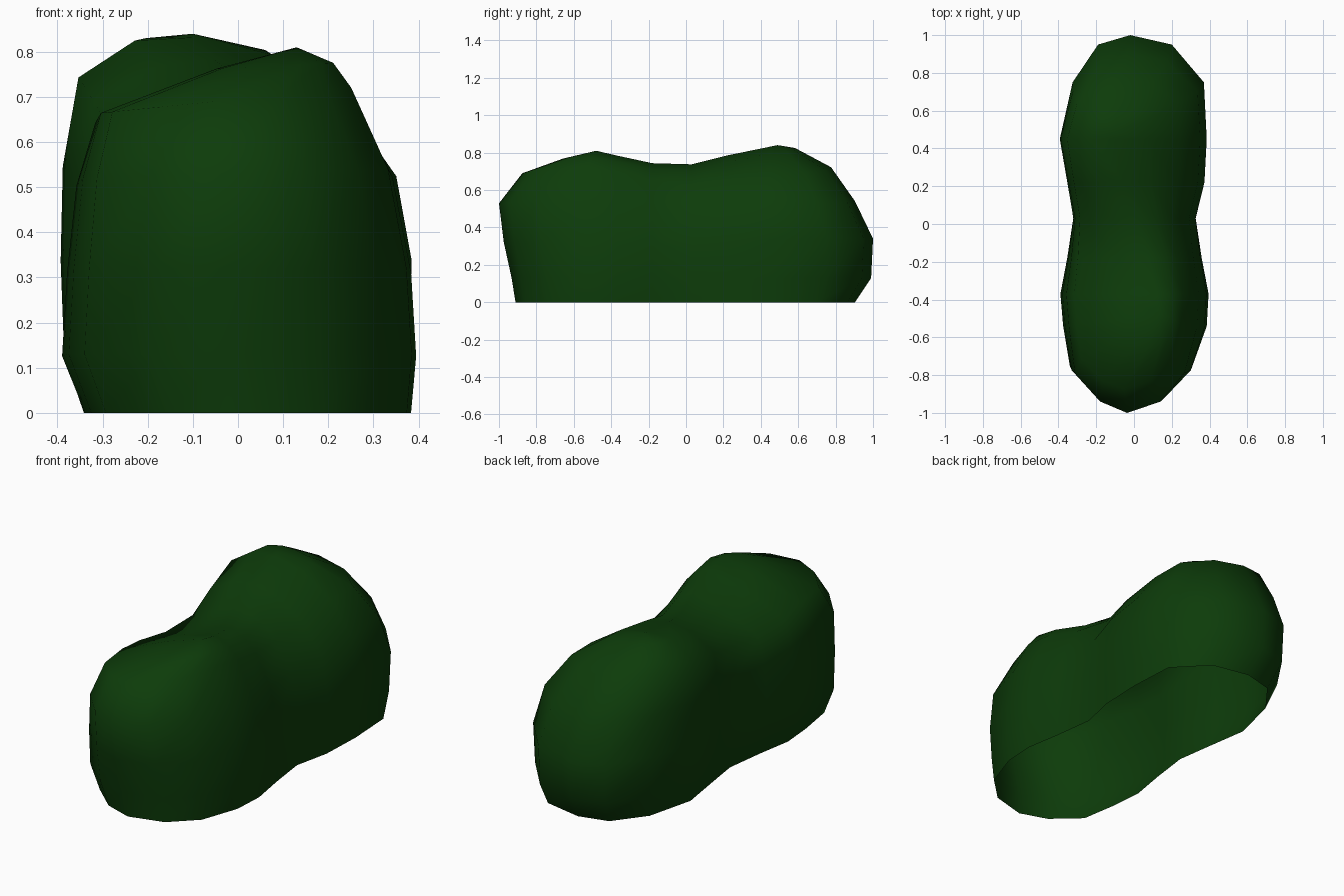
import bpy, bmesh

if "Cube" in bpy.data.objects:
    bpy.data.objects.remove(bpy.data.objects["Cube"])

# footprint: y station, left x, right x (end stations have a single point)
STATIONS = [(0.95, -0.19, 0.20), (0.75, -0.325, 0.37), (0.45, -0.393, 0.385),
            (0.22, -0.355, 0.375), (0.03, -0.325, 0.33), (-0.18, -0.355, 0.36),
            (-0.37, -0.39, 0.395), (-0.55, -0.375, 0.385), (-0.79, -0.34, 0.31),
            (-0.94, -0.19, 0.17)]
# levels from ground to ridge: z, x scale, y scale, x centre, sideways tilt
FRONT = [(0, .92, .83, .02, 0), (.13, 1, .87, 0, 0), (.32, .97, .95, 0, 0),
         (.53, .89, 1, -.01, .03), (.695, .73, .76, -.03, .10),
         (.765, .34, .34, .08, .05), (.81, 0, 0, .13, 0)]
BACK = [(0, .92, .81, .02, 0), (.13, .98, .98, 0, 0), (.34, 1, 1, 0, 0),
        (.54, .95, .81, -.015, -.03), (.715, .76, .56, -.055, -.10),
        (.81, .38, .20, -.08, -.10), (.84, 0, 0, -.10, 0)]
RIDGE = [(-.48, .81), (-.2, .745), (0, .73), (.24, .79), (.49, .84)]


def ridge_height(y):
    for (y0, h0), (y1, h1) in zip(RIDGE, RIDGE[1:]):
        if y <= y1:
            return h0 + (h1 - h0) * (y - y0) / (y1 - y0)
    return RIDGE[-1][1]


def point(x, y, level):
    """Blend the front and back lobe profiles at one outline point."""
    sy = max(-.48, min(.49, y))
    t = (sy + .48) / .97
    t = t * t * (3 - 2 * t)
    z, kx, ky, cx, tilt = (a + (b - a) * t for a, b in zip(FRONT[level], BACK[level]))
    z *= ridge_height(sy) / (.81 + .03 * t)
    px = x * kx + cx
    return (px, sy + (y - sy) * ky, z + tilt * px)


outline = [(-0.02, 1.0)] + [(r, y) for y, l, r in STATIONS] + [(-0.03, -1.0)]
outline += [(l, y) for y, l, r in reversed(STATIONS)]

# two-lobed bush shell, open underneath
bm = bmesh.new()
rings = [[bm.verts.new(point(x, y, k)) for x, y in outline] for k in range(len(FRONT))]
n = len(outline)
for low, high in zip(rings, rings[1:]):
    for i in range(n):
        j = (i + 1) % n
        bm.faces.new((low[j], low[i], high[i], high[j]))
bmesh.ops.remove_doubles(bm, verts=bm.verts, dist=0.0005)
bm.normal_update()
if sum(f.normal.z * f.calc_area() for f in bm.faces) < 0:
    bmesh.ops.reverse_faces(bm, faces=bm.faces)
mesh = bpy.data.meshes.new("bush")
bm.to_mesh(mesh)
bm.free()
mesh.shade_smooth()
bush = bpy.data.objects.new("bush", mesh)
bpy.context.collection.objects.link(bush)

# dark leaf green
leaf = bpy.data.materials.new("leaf_green")
leaf.diffuse_color = (0.004, 0.045, 0.003, 1)
leaf.use_nodes = True
leaf.node_tree.nodes["Principled BSDF"].inputs["Base Color"].default_value = leaf.diffuse_color
mesh.materials.append(leaf)
